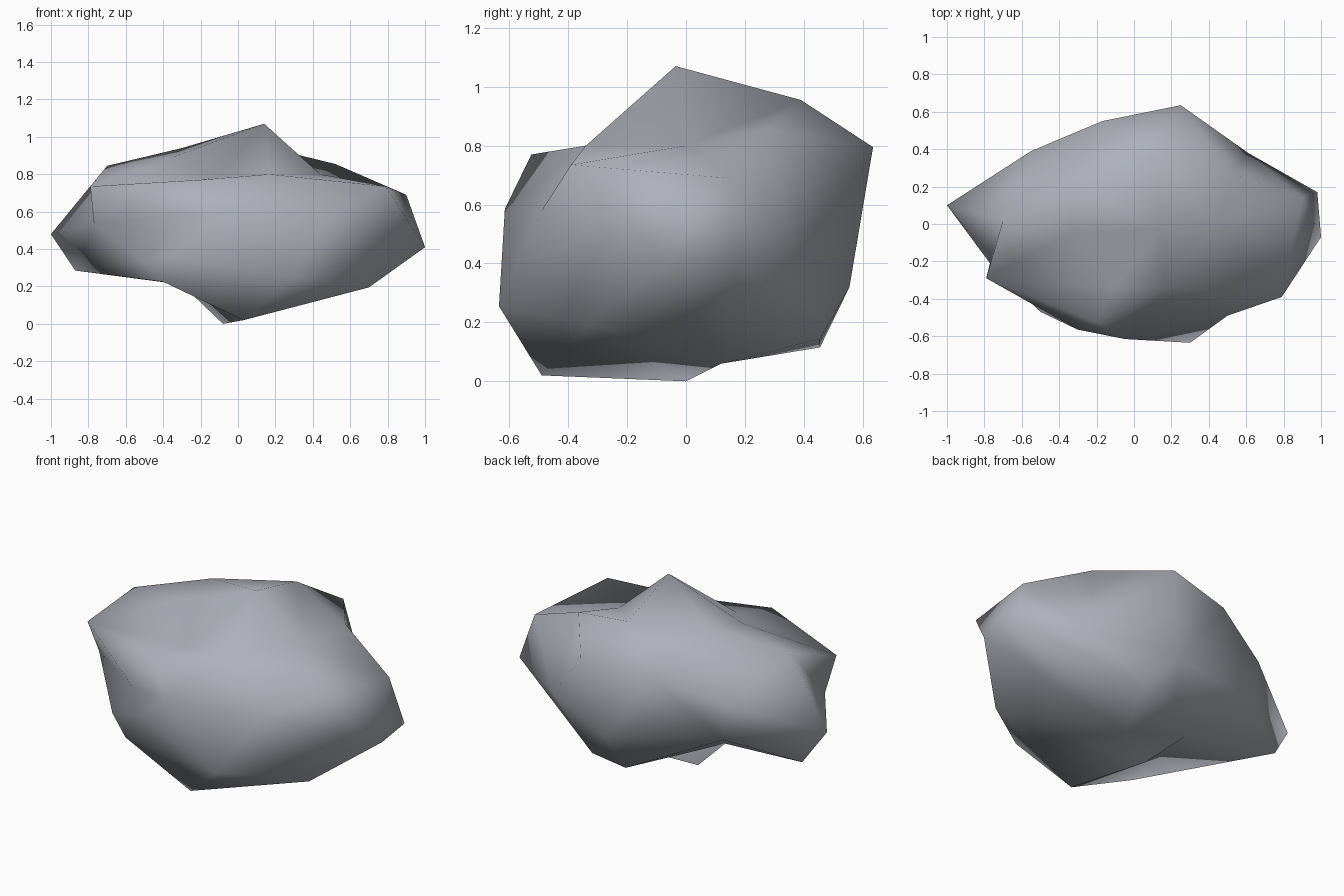
import bpy, bmesh
from mathutils import Vector

if "Cube" in bpy.data.objects:
    bpy.data.objects.remove(bpy.data.objects["Cube"])

CENTRE = Vector((0, 0, 0.5))
PEAK, BACK_SHOULDER = (.14, -.035, 1.07), (.52, .27, .855)
LOWEST, FRONT_KEEL = (-.08, 0, 0), (-.4, -.49, .225)

# Corner points of the boulder
CORNERS = [
    # crown
    PEAK, BACK_SHOULDER, (.11, .39, .955), (-.3, .19, .94), (-.34, -.05, .895),
    (-.7, .02, .845), (.44, 0, .8), (-.1, -.34, .785),
    # upper rim
    (-.79, -.29, .735), (-.2, -.525, .77), (.17, -.34, .8),
    (.79, -.39, .735), (.9, .14, .69), (.25, .635, .795), (-.17, .55, .755),
    # waist
    (-1, .1, .48), (-.77, -.21, .535), (-.3, -.565, .58), (-.05, -.615, .585),
    (.5, -.49, .58), (1, -.07, .41), (.98, .17, .425), (-.55, .39, .63),
    # lower sides
    (-.87, .148, .285), (-.5, -.47, .335), (-.35, -.45, .36), (.3, -.635, .255),
    (.7, -.33, .195), (.61, .38, .385), (.15, .555, .32), (-.5, .36, .4),
    # underside
    LOWEST, FRONT_KEEL, (.03, -.49, .02), (.08, .455, .115), (.3, .455, .144),
    (-.3, .06, .21), (.15, .12, .06),
]
# Edges turned the other way, to cut valleys instead of ridges
TURNED = [(PEAK, BACK_SHOULDER), (LOWEST, FRONT_KEEL)]


def direction(p):
    """Point pushed out to a unit sphere around the boulder's centre."""
    d = Vector(p) - CENTRE
    return Vector((d.x, d.y / .63, d.z / .55)).normalized()


# Triangulate on a sphere, then move each corner to its place, so dents survive
bm = bmesh.new()
verts = {p: bm.verts.new(direction(p)) for p in CORNERS}
bmesh.ops.convex_hull(bm, input=list(verts.values()))
for a, b in TURNED:
    edge = bm.edges.get((verts[a], verts[b]))
    if edge:
        bmesh.ops.rotate_edges(bm, edges=[edge], use_ccw=False)
for p, v in verts.items():
    v.co = p
bmesh.ops.recalc_face_normals(bm, faces=bm.faces[:])
for f in bm.faces:
    f.smooth = True

mesh = bpy.data.meshes.new("boulder")
bm.to_mesh(mesh)
bm.free()

stone = bpy.data.materials.new("grey_stone")
stone.diffuse_color = (.42, .44, .49, 1)
stone.use_nodes = True
stone.node_tree.nodes["Principled BSDF"].inputs["Base Color"].default_value = stone.diffuse_color
mesh.materials.append(stone)
bpy.context.collection.objects.link(bpy.data.objects.new("boulder", mesh))
